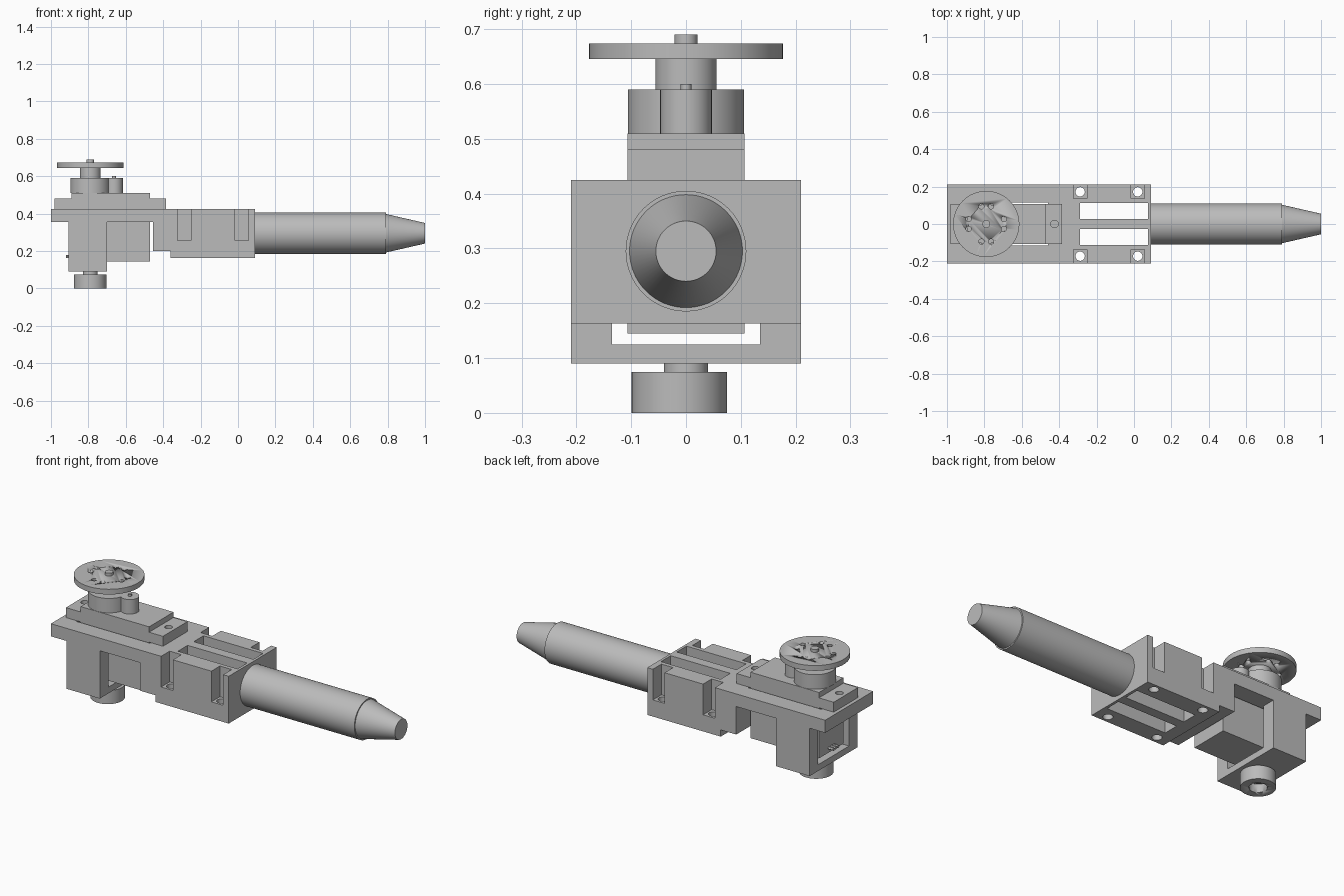
import bpy
from math import pi, cos, sin, radians

cube = bpy.data.objects.get("Cube")
if cube:
    bpy.data.objects.remove(cube, do_unlink=True)

grey = bpy.data.materials.new("plain grey")
grey.use_nodes = True
grey.diffuse_color = (0.5, 0.5, 0.5, 1)
grey.node_tree.nodes["Principled BSDF"].inputs["Base Color"].default_value = (0.5, 0.5, 0.5, 1)


def finish(name, smooth=False):
    ob = bpy.context.object
    ob.name = name
    ob.data.materials.append(grey)
    bpy.ops.object.transform_apply(location=True, rotation=True, scale=True)
    if smooth:
        bpy.ops.object.shade_smooth_by_angle(angle=radians(30))
    return ob


def box(name, x, y, z):
    """Box from (min, max) pairs along each axis."""
    bpy.ops.mesh.primitive_cube_add(size=1, location=[sum(p) / 2 for p in (x, y, z)])
    bpy.context.object.scale = [p[1] - p[0] for p in (x, y, z)]
    return finish(name)


def post(name, x, y, r, z0, z1, sides=48):
    """Upright cylinder."""
    bpy.ops.mesh.primitive_cylinder_add(vertices=sides, radius=r, depth=z1 - z0,
                                        location=(x, y, (z0 + z1) / 2))
    return finish(name, True)


def rod(name, x0, x1, y, z, r0, r1, sides=64):
    """Cylinder or cone lying along x."""
    bpy.ops.mesh.primitive_cone_add(vertices=sides, radius1=r0, radius2=r1, depth=x1 - x0,
                                    location=((x0 + x1) / 2, y, z), rotation=(0, pi / 2, 0))
    return finish(name, True)


def cut(target, cutters):
    """Subtract the cutters and remove them."""
    for c in cutters:
        c.hide_render = True
        mod = target.modifiers.new("cut", 'BOOLEAN')
        mod.operation = 'DIFFERENCE'
        mod.solver = 'EXACT'
        mod.object = c
        bpy.context.view_layer.objects.active = target
        bpy.ops.object.modifier_apply(modifier=mod.name)
        bpy.data.objects.remove(c, do_unlink=True)


WIDE = (-0.21, 0.21)
SERVO = (-0.107, 0.107)
AXIS = -0.79

# Mounting plate with the servo opening
plate = box("servo_plate", (-1, -0.455), WIDE, (0.355, 0.425))
cut(plate, [box("opening", (-0.91, -0.46), (-0.114, 0.114), (0.3, 0.5))])

# U-shaped bracket below the plate
bracket = box("lower_bracket", (-0.905, -0.7), WIDE, (0.09, 0.355))
cut(bracket, [box("window", (-1, -0.6), (-0.135, 0.135), (0.125, 0.4))])

# Step joining the plate to the clamp block
box("connecting_step", (-0.455, -0.36), WIDE, (0.2, 0.425))

# Clamp block with side bolt pockets, bolt holes and two long slots
clamp = box("clamp_block", (-0.36, 0.09), WIDE, (0.163, 0.425))
cutters = []
for side in (-1, 1):
    cutters.append(box("slot", (-0.29, 0.075), sorted((side * 0.027, side * 0.112)), (0.1, 0.5)))
    for x in (-0.288, 0.02):
        cutters.append(box("pocket", (x - 0.036, x + 0.036),
                           sorted((side * 0.135, side * 0.25)), (0.255, 0.5)))
        cutters.append(post("bolt_hole", x, side * 0.172, 0.025, 0.1, 0.3, 24))
cut(clamp, cutters)

# Round handle with a tapered end
rod("handle", 0.09, 0.79, 0, 0.295, 0.11, 0.11)
rod("handle_tip", 0.79, 1.0, 0, 0.295, 0.103, 0.055)

# Servo body and mounting ears
box("servo_body", (-0.89, -0.47), SERVO, (0.145, 0.51))
for name, span, hole in (("rear_ear", (-0.98, -0.89), -0.94),
                         ("front_ear", (-0.47, -0.385), -0.425)):
    ear = box(name, span, SERVO, (0.425, 0.48))
    cut(ear, [post("ear_hole", hole, 0, 0.02, 0.3, 0.6, 24)])

# Servo cable leads
for y in (-0.02, 0, 0.02):
    rod("cable_lead", -0.92, -0.88, y, 0.17, 0.008, 0.008, 12)

# Gear housing and output shaft
post("gear_housing", AXIS, 0, 0.106, 0.51, 0.59)
post("idler_housing", -0.663, 0, 0.047, 0.51, 0.59)
post("idler_pin", -0.663, 0, 0.01, 0.59, 0.6, 16)
post("output_shaft", AXIS, 0, 0.056, 0.59, 0.645)

# Round horn with paired holes
horn = post("servo_horn", AXIS, 0, 0.177, 0.645, 0.674, 64)
holes = []
for quarter in range(4):
    for spread in (-0.27, 0.27):
        a = quarter * pi / 2 + spread
        holes.append(post("horn_hole", AXIS + 0.098 * cos(a), 0.098 * sin(a), 0.014, 0.6, 0.7, 16))
cut(horn, holes)
post("horn_screw", AXIS, 0, 0.021, 0.674, 0.69, 24)

# Hollow knob beneath the bracket
post("knob_shaft", AXIS, 0, 0.04, 0.04, 0.09)
knob = post("bottom_knob", AXIS, -0.012, 0.087, 0, 0.075)
cut(knob, [post("knob_recess", AXIS, -0.012, 0.045, -0.1, 0.045)])
